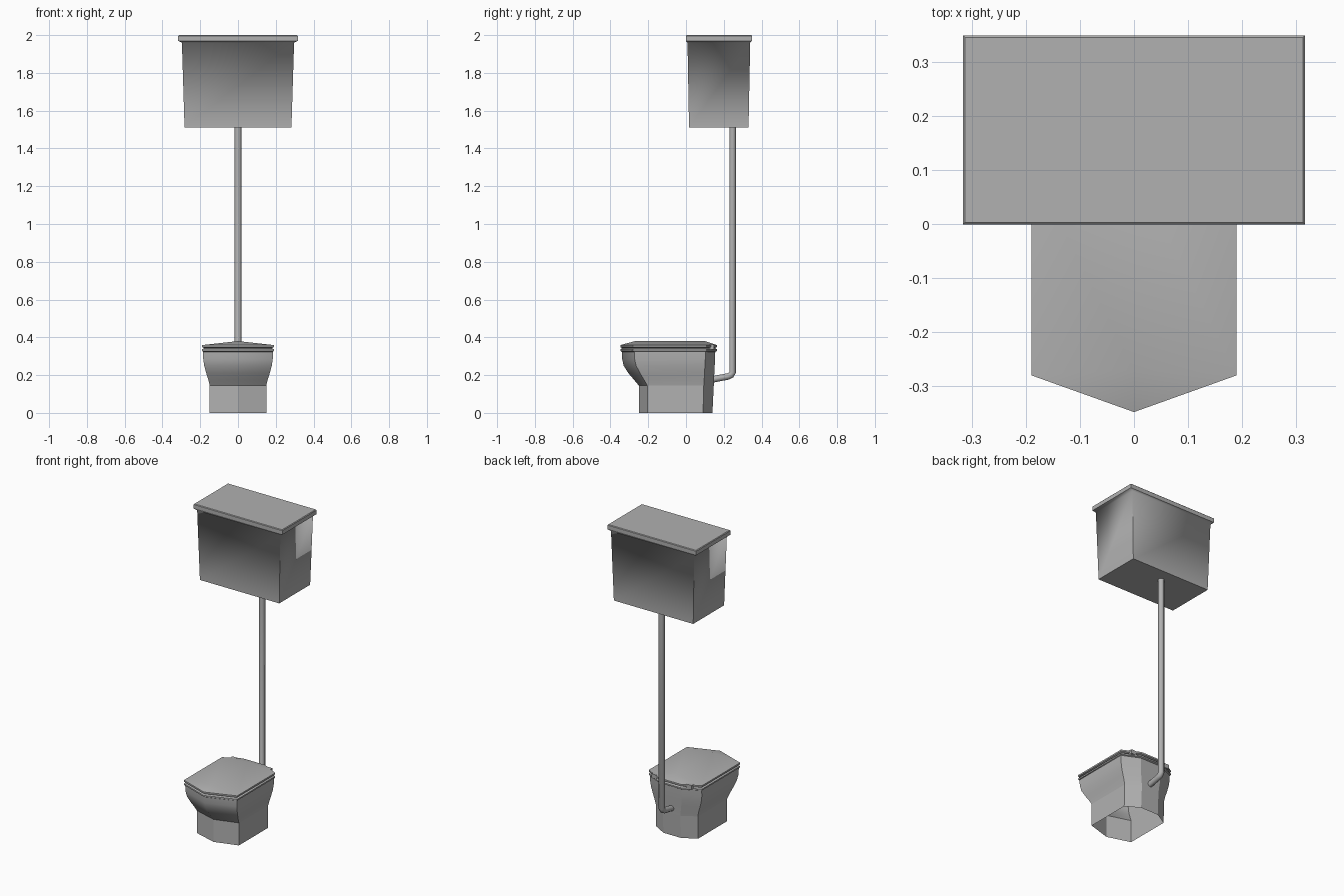
import bpy, math
from mathutils import Vector

if "Cube" in bpy.data.objects:
    bpy.data.objects.remove(bpy.data.objects["Cube"])

# Dark grey glaze shared by all parts
grey = bpy.data.materials.new("dark_grey")
grey.diffuse_color = (0.44, 0.44, 0.44, 1)
grey.use_nodes = True
grey.node_tree.nodes["Principled BSDF"].inputs["Base Color"].default_value = grey.diffuse_color


def finish(name, verts, faces, angle=45):
    mesh = bpy.data.meshes.new(name)
    mesh.from_pydata(verts, [], faces)
    mesh.materials.append(grey)
    obj = bpy.data.objects.new(name, mesh)
    bpy.context.collection.objects.link(obj)
    bpy.ops.object.select_all(action='DESELECT')
    obj.select_set(True)
    bpy.context.view_layer.objects.active = obj
    bpy.ops.object.mode_set(mode='EDIT')
    bpy.ops.mesh.select_all(action='SELECT')
    bpy.ops.mesh.normals_make_consistent(inside=False)
    bpy.ops.object.mode_set(mode='OBJECT')
    bpy.ops.object.shade_smooth_by_angle(angle=math.radians(angle))
    return obj


def loft(rings, bottom=True, top=True):
    """Join equal-sized rings of points, bottom to top."""
    n = len(rings[0])
    verts = [p for r in rings for p in r]
    faces = [(k * n + i, k * n + (i + 1) % n, (k + 1) * n + (i + 1) % n, (k + 1) * n + i)
             for k in range(len(rings) - 1) for i in range(n)]
    if bottom:
        faces.append(tuple(reversed(range(n))))
    if top:
        faces.append(tuple(range((len(rings) - 1) * n, len(rings) * n)))
    return verts, faces


def rect(hx, y0, y1, z):
    return [(-hx, y0, z), (hx, y0, z), (hx, y1, z), (-hx, y1, z)]


def outline(hx, tip, front, rear, back, z):
    """Bowl plan: pointed front, straight sides, chamfered back."""
    bx = hx * 0.42
    return [(0, tip, z), (hx, front, z), (hx, rear, z), (bx, back, z),
            (-bx, back, z), (-hx, rear, z), (-hx, front, z)]


def plate(z, inset=0.0):
    return outline(0.19 - inset, -0.348 + inset, -0.28 + inset * 0.7,
                   0.108 - inset * 0.5, 0.164 - inset, z)


# Pedestal bowl, open underneath
levels = [(0.0, 0.15, -0.25, -0.205, 0.09, 0.14),
          (0.145, 0.15, -0.25, -0.205, 0.094, 0.147),
          (0.175, 0.157, -0.275, -0.222, 0.096, 0.148),
          (0.21, 0.168, -0.305, -0.243, 0.098, 0.15),
          (0.25, 0.179, -0.33, -0.264, 0.1, 0.152),
          (0.285, 0.184, -0.338, -0.272, 0.102, 0.154),
          (0.325, 0.185, -0.34, -0.274, 0.104, 0.155)]
bowl = finish("bowl", *loft([outline(hx, t, f, r, b, z) for z, hx, t, f, r, b in levels],
                            bottom=False))
# Crisp creases: back panel, front of the plinth and plinth top
for e in bowl.data.edges:
    i, j = sorted(e.vertices)
    rising = j - i == 7
    if (rising and i % 7 in (3, 4)) or (i, j) == (0, 7) or (i >= 7 and j < 14):
        e.use_edge_sharp = True

# Seat with a bevelled rim
finish("seat", *loft([plate(0.322, 0.01), plate(0.328), plate(0.337), plate(0.343, 0.01)]))

# Seat lid rising to a shallow central ridge
verts, faces = loft([plate(0.343, 0.01), plate(0.349), plate(0.359)], top=False)
a, b = len(verts), len(verts) + 1
verts += [(0, -0.27, 0.38), (0, 0.1, 0.38)]
t = 14
faces += [(t, t + 1, a), (t + 1, t + 2, b, a), (t + 2, t + 3, b), (t + 3, t + 4, b),
          (t + 4, t + 5, b), (t + 5, t + 6, a, b), (t + 6, t, a)]
finish("seat_lid", verts, faces)

# Hinges
for side, x in (("left", -0.125), ("right", 0.125)):
    ring = [(x - 0.018, 0.11), (x + 0.018, 0.11), (x + 0.018, 0.147), (x - 0.018, 0.147)]
    finish(side + "_hinge", *loft([[(px, py, z) for px, py in ring] for z in (0.335, 0.362)]))

# Flush pipe with a bend into the back of the bowl
path = [Vector(p) for p in ((0, 0.247, 1.53), (0, 0.247, 0.215), (0, 0.238, 0.2),
                            (0, 0.222, 0.193), (0, 0.13, 0.175))]
sides, radius, rings = 10, 0.018, []
for i, p in enumerate(path):
    d = (path[min(i + 1, len(path) - 1)] - path[max(i - 1, 0)]).normalized()
    if i == 1:
        d = ((path[2] - p).normalized() + Vector((0, 0, -1))).normalized()
    u = Vector((1, 0, 0))
    v = d.cross(u)
    rings.append([p + radius * (u * math.cos(2 * math.pi * k / sides)
                                + v * math.sin(2 * math.pi * k / sides))
                  for k in range(sides)])
finish("flush_pipe", *loft(rings), angle=50)

# High cistern, tapering towards its base and flaring softly under the lid
finish("cistern", *loft([rect(0.283, 0.016, 0.331, 1.512), rect(0.297, 0.008, 0.34, 1.96),
                         rect(0.3165, -0.001, 0.349, 1.97)], top=False), angle=75)

# Cistern lid with small edge bevels
finish("cistern_lid", *loft([rect(0.3165, -0.001, 0.349, 1.97),
                             rect(0.3165, -0.001, 0.349, 1.996),
                             rect(0.3125, 0.003, 0.345, 2.0)], bottom=False), angle=30)
